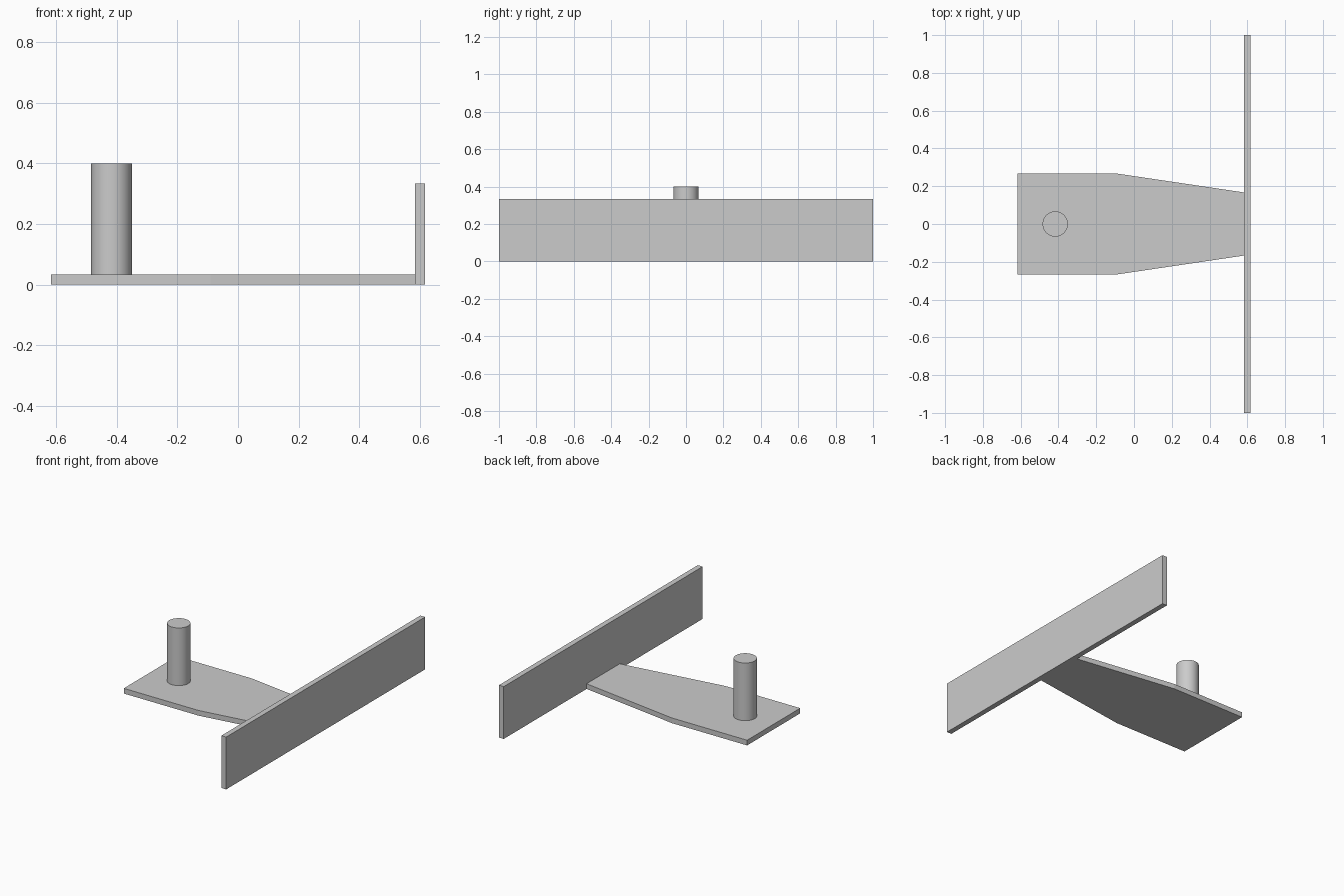
import bpy
import bmesh
from math import radians

cube = bpy.data.objects.get("Cube")
if cube:
    bpy.data.objects.remove(cube, do_unlink=True)

grey = bpy.data.materials.new("plain grey")
grey.use_nodes = True
colour = (0.6, 0.6, 0.6, 1)
grey.diffuse_color = colour
grey.node_tree.nodes["Principled BSDF"].inputs["Base Color"].default_value = colour

THICK = 0.033


def prism(name, outline, height):
    """Extrude a flat outline upward from the ground."""
    bm = bmesh.new()
    base = bm.faces.new([bm.verts.new((x, y, 0)) for x, y in outline])
    top = bmesh.ops.extrude_face_region(bm, geom=[base])["geom"]
    bmesh.ops.translate(bm, vec=(0, 0, height),
                        verts=[v for v in top if isinstance(v, bmesh.types.BMVert)])
    if not any(f.normal.z < -0.9 for f in bm.faces):
        bm.faces.new([v for v in base.verts])
    bmesh.ops.recalc_face_normals(bm, faces=bm.faces)
    mesh = bpy.data.meshes.new(name)
    bm.to_mesh(mesh)
    bm.free()
    mesh.materials.append(grey)
    obj = bpy.data.objects.new(name, mesh)
    bpy.context.collection.objects.link(obj)
    return obj


# Tapered base plate, mirrored about its long axis
side = [(-0.617, 0.267), (-0.09, 0.267), (0.583, 0.167)]
prism("base_plate", [(x, -y) for x, y in side] + side[::-1], THICK)

# Long upright blade across the narrow end
prism("upright_blade", [(0.583, -1), (0.617, -1), (0.617, 1), (0.583, 1)], 0.333)

# Round post on the wide end
bpy.ops.mesh.primitive_cylinder_add(vertices=64, radius=0.067, depth=0.4 - THICK,
                                    location=(-0.417, 0, (0.4 + THICK) / 2))
post = bpy.context.object
post.name = "round_post"
post.data.materials.append(grey)
bpy.ops.object.shade_smooth_by_angle(angle=radians(30))
